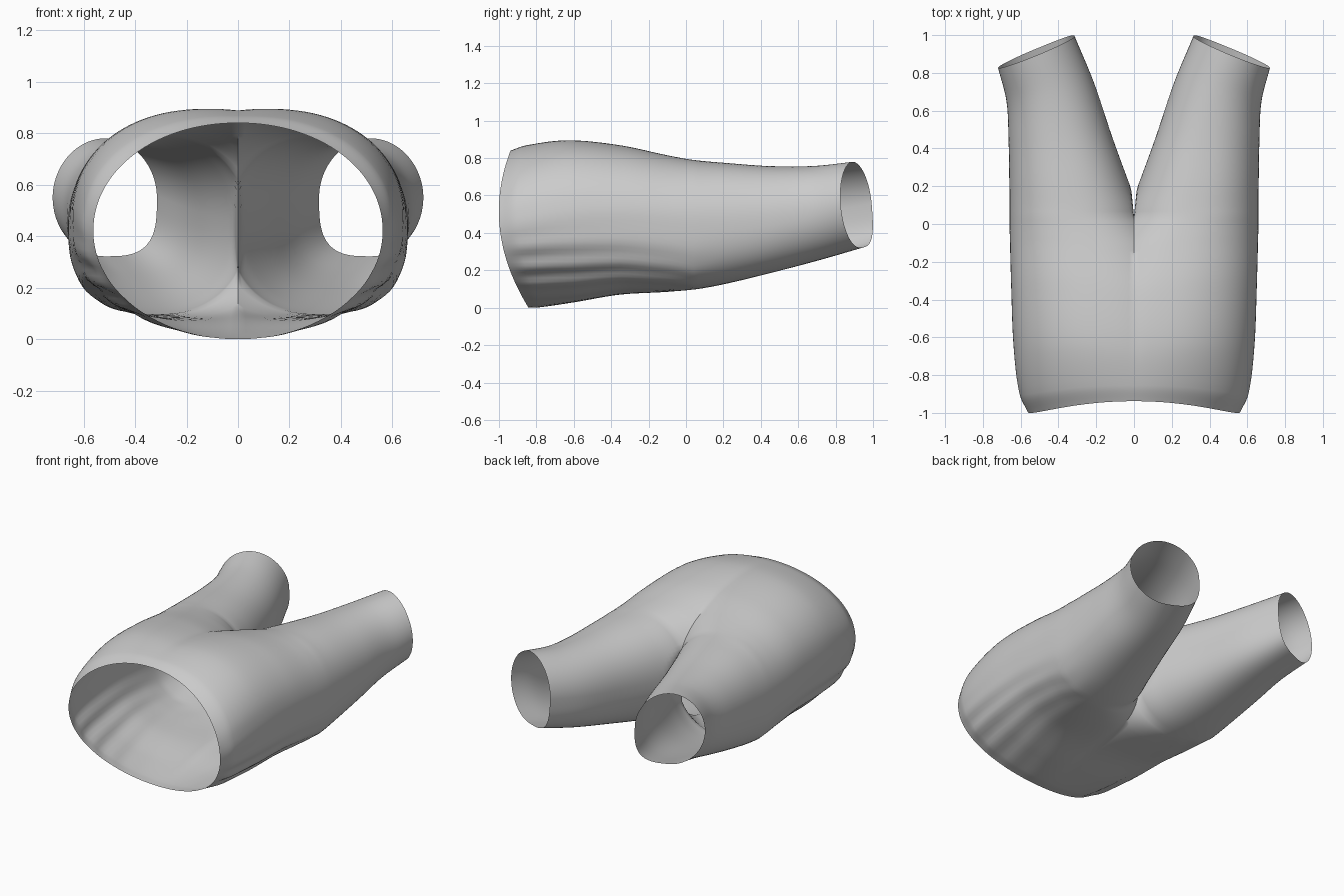
import bpy, bmesh, math

if "Cube" in bpy.data.objects:
    bpy.data.objects.remove(bpy.data.objects["Cube"])

# Stations from waist to leg hem:
# y, z top, z bottom, inner x, outer x, roundness top, torso-to-leg blend,
# y tilt by x, y tilt by z, y bow by z, roundness bottom outer, roundness bottom inner
KEYS = [
    (-.995, .84, .000, .00, .562, 2.05, 0, 0, -.048, .105, 2.0, 2.0),
    (-.90, .868, .003, .00, .605, 2.15, .12, 0, -.04, .085, 2.05, 2.0),
    (-.65, .895, .030, -.02, .637, 2.2, .38, 0, -.02, .04, 2.25, 2.0),
    (-.35, .868, .070, -.04, .650, 2.2, .55, 0, 0, 0, 2.5, 2.1),
    (-.10, .815, .085, -.04, .657, 2.2, .80, 0, 0, 0, 2.65, 2.25),
    (.04, .790, .097, -.04, .660, 2.2, 1, 0, 0, 0, 2.65, 2.25),
    (.20, .775, .125, .020, .660, 2.2, 1, 0, 0, 0, 2.5, 2.3),
    (.45, .757, .185, .115, .664, 2.15, 1, -.01, 0, 0, 2.3, 2.5),
    (.70, .758, .255, .213, .675, 2.05, 1, -.05, -.01, 0, 2.1, 2.8),
    (.91, .780, .322, .315, .720, 1.95, 1, -.083, -.018, 0, 2.0, 3.2),
]
CROTCH = 5          # index of the station where the legs part
STEPS = 6           # rows per station gap
P, Q = 65, 14       # points on the outer arc, points on the inner thigh


def sample(i, t):
    """Smooth (Hermite) interpolation between stations i and i+1."""
    def slope(k, c):
        a, b = KEYS[max(k - 1, 0)], KEYS[min(k + 1, len(KEYS) - 1)]
        return (b[c] - a[c]) / (b[0] - a[0])
    p, q = KEYS[i], KEYS[i + 1]
    h = q[0] - p[0]
    out = []
    for c in range(12):
        out.append((2*t**3 - 3*t*t + 1) * p[c] + (t**3 - 2*t*t + t) * h * slope(i, c)
                   + (3*t*t - 2*t**3) * q[c] + (t**3 - t*t) * h * slope(i + 1, c))
    out[6] = p[6] + (q[6] - p[6]) * t
    return out


def oval(a, n):
    c, s = math.cos(a), math.sin(a)
    return (math.copysign(abs(c) ** (2 / n), c), math.copysign(abs(s) ** (2 / n), s))


def end_angle(cx, rx, n):
    """Angle at which the oval meets the centre plane."""
    return math.acos(-min(.99, max(0, cx / rx)) ** (n / 2))


CK = KEYS[CROTCH]
A_LEG = end_angle((CK[3] + CK[4]) / 2, (CK[4] - CK[3]) / 2, CK[5])


def row(k, is_leg, at_crotch):
    y, zt, zb, xi, xo, n, w, kx, a1, b1, nbo, nbi = k
    cz, rz, mid = (zt + zb) / 2, (zt - zb) / 2, (xi + xo) / 2
    pts = []
    for j in range(P + (Q if is_leg else 0)):
        s = j / (P - 1)
        low = s > .5
        # the underside turns into two legs later than the top
        cx = mid * (w ** 1.6 if low else w)
        rx = xo - cx
        a0 = A_LEG if is_leg else end_angle(cx, rx, nbi if low else n)
        if j < P:
            ang = a0 * (1 - 2 * s)
        else:
            ang = -a0 - (2 * math.pi - 2 * a0) * (j - P + 1) / (Q + 1)
        c, sn = math.cos(ang), math.sin(ang)
        xn, zn = oval(ang, n if sn >= 0 else (nbo if c > 0 else nbi))
        x, z = cx + rx * xn, cz + rz * zn
        # long gathered folds on the lower sides behind the waist
        if j < P and -1 < y < .2:
            fade = min((y + 1) / .12, 1) * max(0, (.2 - y) / 1.2)
            band = math.exp(-((s - .7) / .15) ** 2)
            f = 1 + .018 * fade * band * math.sin(s * 72 + y * 2.5)
            x, z = x * f, cz + (z - cz) * f
        x = max(x, .1 * (y - .04) if is_leg else 0)
        if (not is_leg and j in (0, P - 1)) or (at_crotch and (j == 0 or j >= P - 1)):
            x = 0
        pts.append((x, y + kx * xn + a1 * zn + b1 * zn * zn, max(z, 0)))
    return pts


bm = bmesh.new()
prev = None
for i in range(len(KEYS) - 1):
    for st in range(STEPS + (i == len(KEYS) - 2)):
        leg = i >= CROTCH
        crotch = i == CROTCH and st == 0
        cur = [bm.verts.new(p) for p in row(sample(i, st / STEPS), leg, crotch)]
        if prev:
            # open half shell for the hips, closed tube for the leg
            m = len(cur) if leg and not crotch else P - 1
            for j in range(m):
                j2 = (j + 1) % len(cur)
                bm.faces.new((prev[j], prev[j2], cur[j2], cur[j]))
        prev = cur

# mirror to the other side and weld the centre seam
geo = bmesh.ops.duplicate(bm, geom=bm.verts[:] + bm.edges[:] + bm.faces[:])["geom"]
for v in geo:
    if isinstance(v, bmesh.types.BMVert):
        v.co.x *= -1
bmesh.ops.reverse_faces(bm, faces=[f for f in geo if isinstance(f, bmesh.types.BMFace)])
bmesh.ops.remove_doubles(bm, verts=[v for v in bm.verts if abs(v.co.x) < 1e-5], dist=1e-4)
bmesh.ops.recalc_face_normals(bm, faces=bm.faces[:])

mesh = bpy.data.meshes.new("trousers")
bm.to_mesh(mesh)
bm.free()
trousers = bpy.data.objects.new("trousers", mesh)
bpy.context.collection.objects.link(trousers)
bpy.context.view_layer.objects.active = trousers
trousers.select_set(True)
bpy.ops.object.shade_smooth_by_angle(angle=math.radians(40))
